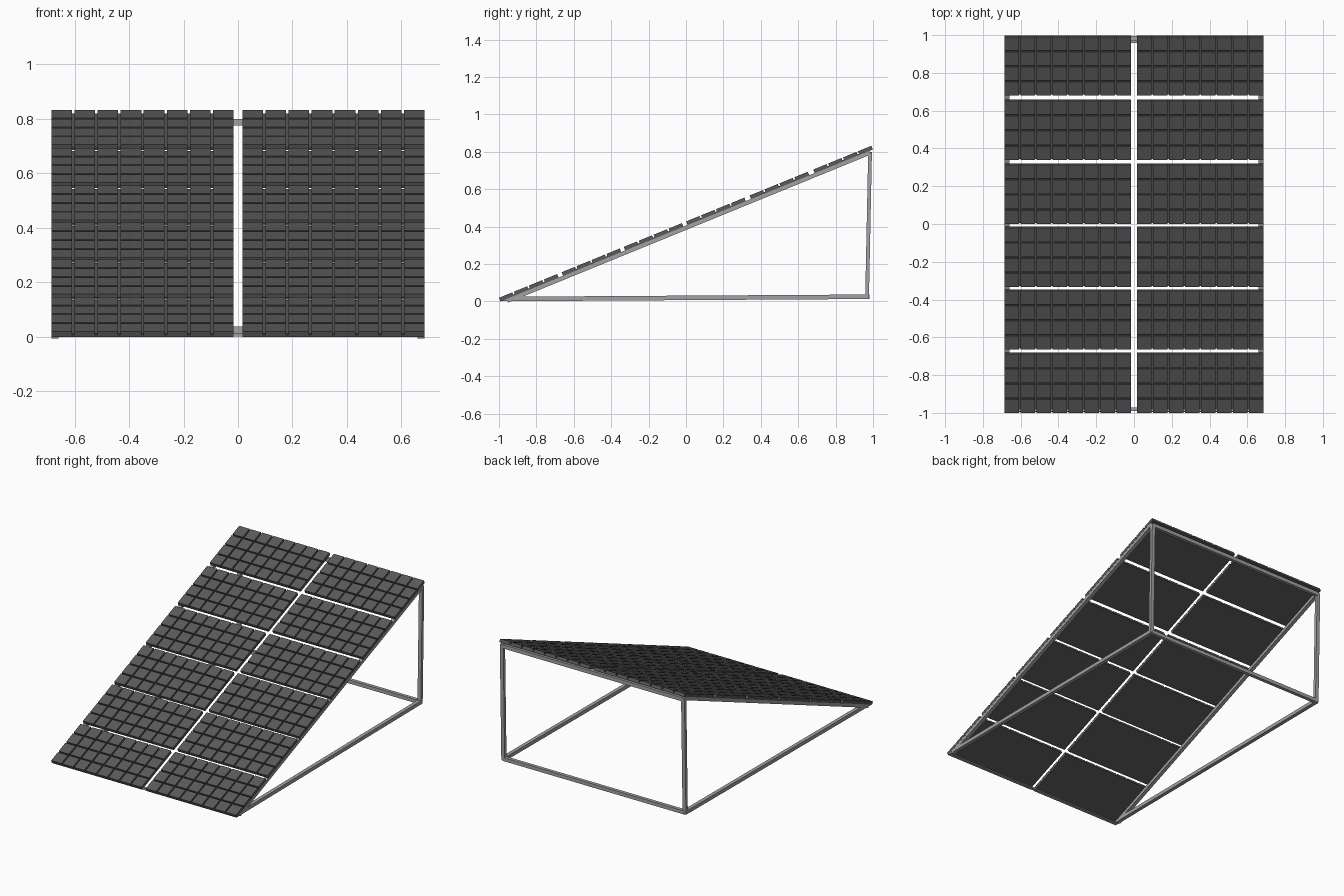
import bpy, math
from mathutils import Vector, Matrix

if "Cube" in bpy.data.objects:
    bpy.data.objects.remove(bpy.data.objects["Cube"])

ANGLE = math.atan2(0.813, 1.992)
C, S = math.cos(ANGLE), math.sin(ANGLE)


def material(name, v):
    m = bpy.data.materials.new(name)
    m.diffuse_color = (v, v, v, 1)
    m.use_nodes = True
    m.node_tree.nodes["Principled BSDF"].inputs["Base Color"].default_value = m.diffuse_color
    return m


DARK = material("panel_dark", 0.10)
METAL = material("frame_metal", 0.36)


def box_data(lo, hi):
    verts = [(x, y, z) for x in (lo[0], hi[0]) for y in (lo[1], hi[1]) for z in (lo[2], hi[2])]
    faces = [(0, 1, 3, 2), (4, 6, 7, 5), (0, 4, 5, 1), (2, 3, 7, 6), (0, 2, 6, 4), (1, 5, 7, 3)]
    return verts, faces


def make(name, boxes, mat, matrix=None):
    verts, faces = [], []
    for lo, hi in boxes:
        v, f = box_data(lo, hi)
        faces += [tuple(i + len(verts) for i in q) for q in f]
        verts += v
    mesh = bpy.data.meshes.new(name)
    mesh.from_pydata(verts, [], faces)
    mesh.materials.append(mat)
    ob = bpy.data.objects.new(name, mesh)
    bpy.context.collection.objects.link(ob)
    if matrix:
        ob.matrix_world = matrix
    return ob


def bar(name, a, b, w, h):
    # square bar running from a to b in the y-z plane, w wide in x, h thick
    a, b = Vector(a), Vector(b)
    d = b - a
    m = Matrix.Translation(a) @ Matrix.Rotation(math.atan2(d.z, d.y), 4, 'X')
    return make(name, [((-w / 2, 0, -h / 2), (w / 2, d.length, h / 2))], METAL, m)


# solar panels: thin backing plate with an 8 x 4 grid of raised cells
WIDTH, LENGTH, PLATE, THICK = 0.669, 0.336, 0.008, 0.021
COLS, ROWS, GAP = 8, 4, 0.009
cw = (WIDTH + GAP) / COLS
cl = (LENGTH + GAP) / ROWS
panel_boxes = [((0, 0, 0), (WIDTH, LENGTH, PLATE))]
for i in range(COLS):
    for j in range(ROWS):
        panel_boxes.append(((i * cw, j * cl, PLATE - 0.001),
                            (i * cw + cw - GAP, j * cl + cl - GAP, THICK)))

tilt = Matrix.Rotation(ANGLE, 4, 'X')
for r, y in enumerate((-0.992, -0.657, -0.325, 0.009, 0.348, 0.688)):
    for c, x in enumerate((-0.685, 0.016)):
        pos = Matrix.Translation((x, y, (y + 0.992) * math.tan(ANGLE)))
        make(f"panel_{r + 1}_{c + 1}", panel_boxes, DARK, pos @ tilt)

# side triangles: sloped rail, ground rail and rear post
X, W = 0.672, 0.025
for side, x in (("left", -X), ("right", X)):
    bar(f"{side}_sloped_rail", (x, -0.955, 0.004), (x, 0.985, 0.796), W, 0.022)
    bar(f"{side}_ground_rail", (x, -0.985, 0.013), (x, 0.975, 0.025), W, 0.024)
    bar(f"{side}_rear_post", (x, 0.968, 0.015), (x, 0.984, 0.795), W, 0.02)

# cross bars
make("rear_ground_bar", [((-X, 0.957, 0.013), (X, 0.98, 0.037))], METAL)
make("rear_top_bar", [((-X, 0.972, 0.775), (X, 0.994, 0.800))], METAL)
make("front_bar", [((-X, -0.99, 0.001), (X, -0.972, 0.013))], METAL)
